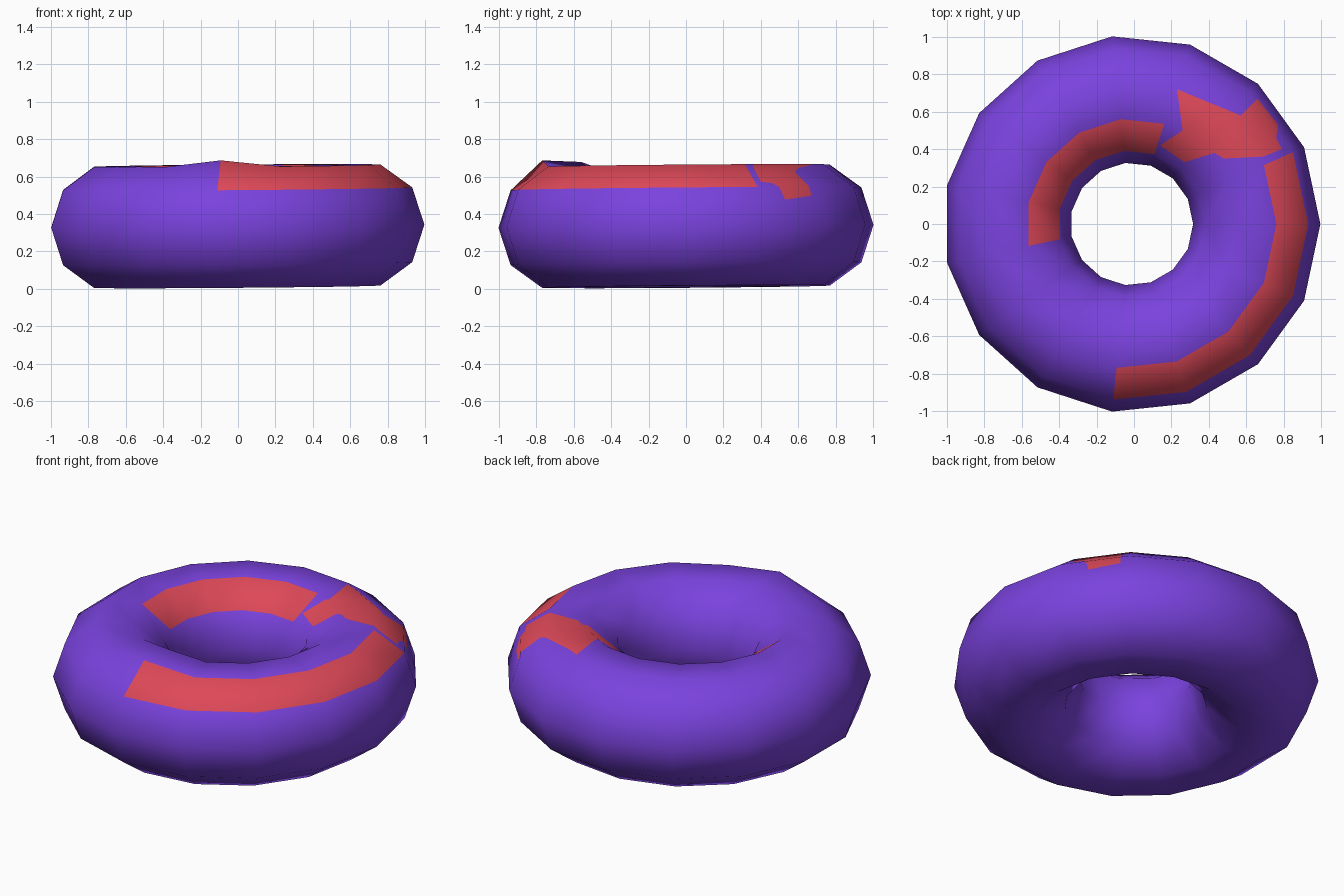
import bpy
import bmesh
from math import cos, sin, radians
from mathutils import Vector

SEGMENTS, SIDES = 15, 10
MAJOR, MINOR = 0.668, 0.34
CENTRE = Vector((-0.012, 0.0, 0.335))
TILT = 0.008

cube = bpy.data.objects.get("Cube")
if cube:
    bpy.data.objects.remove(cube, do_unlink=True)


def make_material(name, rgb):
    mat = bpy.data.materials.new(name)
    mat.use_nodes = True
    colour = (*rgb, 1.0)
    mat.diffuse_color = colour
    bsdf = next(n for n in mat.node_tree.nodes if n.type == 'BSDF_PRINCIPLED')
    bsdf.inputs["Base Color"].default_value = colour
    return mat


def ring_point(seg, side):
    a = radians(seg * 360 / SEGMENTS)
    b = radians(side * 360 / SIDES)
    r = MAJOR + MINOR * cos(b)
    p = CENTRE + Vector((r * cos(a), r * sin(a), MINOR * sin(b)))
    p.z += TILT * (p.x + p.y)
    return p


def inside(p, poly):
    hit = False
    for a, b in zip(poly, poly[1:] + poly[:1]):
        if (a.y > p.y) != (b.y > p.y):
            if p.x < a.x + (p.y - a.y) * (b.x - a.x) / (b.y - a.y):
                hit = not hit
    return hit


def overlaps(face, a, b):
    """Whether the face meets the bounding box of the edge a-b, seen from above."""
    for i in range(2):
        vals = [v.co[i] for v in face.verts]
        if max(vals) < min(a[i], b[i]) or min(vals) > max(a[i], b[i]):
            return False
    return True


# Faceted ring body
bm = bmesh.new()
grid = [[bm.verts.new(ring_point(i, j)) for j in range(SIDES)] for i in range(SEGMENTS)]
for i in range(SEGMENTS):
    for j in range(SIDES):
        n, m = (i + 1) % SEGMENTS, (j + 1) % SIDES
        face = bm.faces.new((grid[i][j], grid[n][j], grid[n][m], grid[i][m]))
        # Outer stripe on the front, inner stripe on the back
        outer = j == 1 and (i >= 11 or i == 0)
        inner = j == 3 and 3 <= i < 8
        face.material_index = int(outer or inner)

# Small raised bump at the end of the outer stripe
grid[11][2].co.z += 0.035
grid[11][3].co.z += 0.025
bm.normal_update()

# Ragged patch joining the two stripes, cut into the upper faces
patch = [Vector(p) for p in (
    (0.23, 0.72), (0.57, 0.58), (0.66, 0.67), (0.77, 0.53), (0.76, 0.46),
    (0.79, 0.40), (0.69, 0.36), (0.48, 0.35), (0.43, 0.38), (0.27, 0.33),
    (0.14, 0.42), (0.26, 0.50))]


def upper(face):
    c = face.calc_center_median()
    return face.normal.z > 0.2 and c.x > 0 and c.y > 0


for a, b in zip(patch, patch[1:] + patch[:1]):
    faces = [f for f in bm.faces if upper(f) and overlaps(f, a, b)]
    geom = set(faces)
    for f in faces:
        geom.update(f.edges)
        geom.update(f.verts)
    d = b - a
    bmesh.ops.bisect_plane(bm, geom=list(geom), dist=1e-5,
                           plane_co=(a.x, a.y, 0), plane_no=(d.y, -d.x, 0))
    bm.normal_update()

for f in bm.faces:
    if upper(f) and inside(f.calc_center_median(), patch):
        f.material_index = 1

mesh = bpy.data.meshes.new("ring")
bm.to_mesh(mesh)
bm.free()
mesh.materials.append(make_material("purple", (0.195, 0.055, 0.73)))
mesh.materials.append(make_material("red", (0.73, 0.065, 0.098)))
mesh.polygons.foreach_set("use_smooth", [True] * len(mesh.polygons))

# Even shading across the cuts: normals point away from the tube's core
normals = []
for v in mesh.vertices:
    p = v.co - CENTRE
    core = Vector((p.x, p.y, 0)).normalized() * MAJOR
    normals.append((p - core).normalized())
mesh.normals_split_custom_set_from_vertices(normals)

ring = bpy.data.objects.new("ring", mesh)
bpy.context.collection.objects.link(ring)
